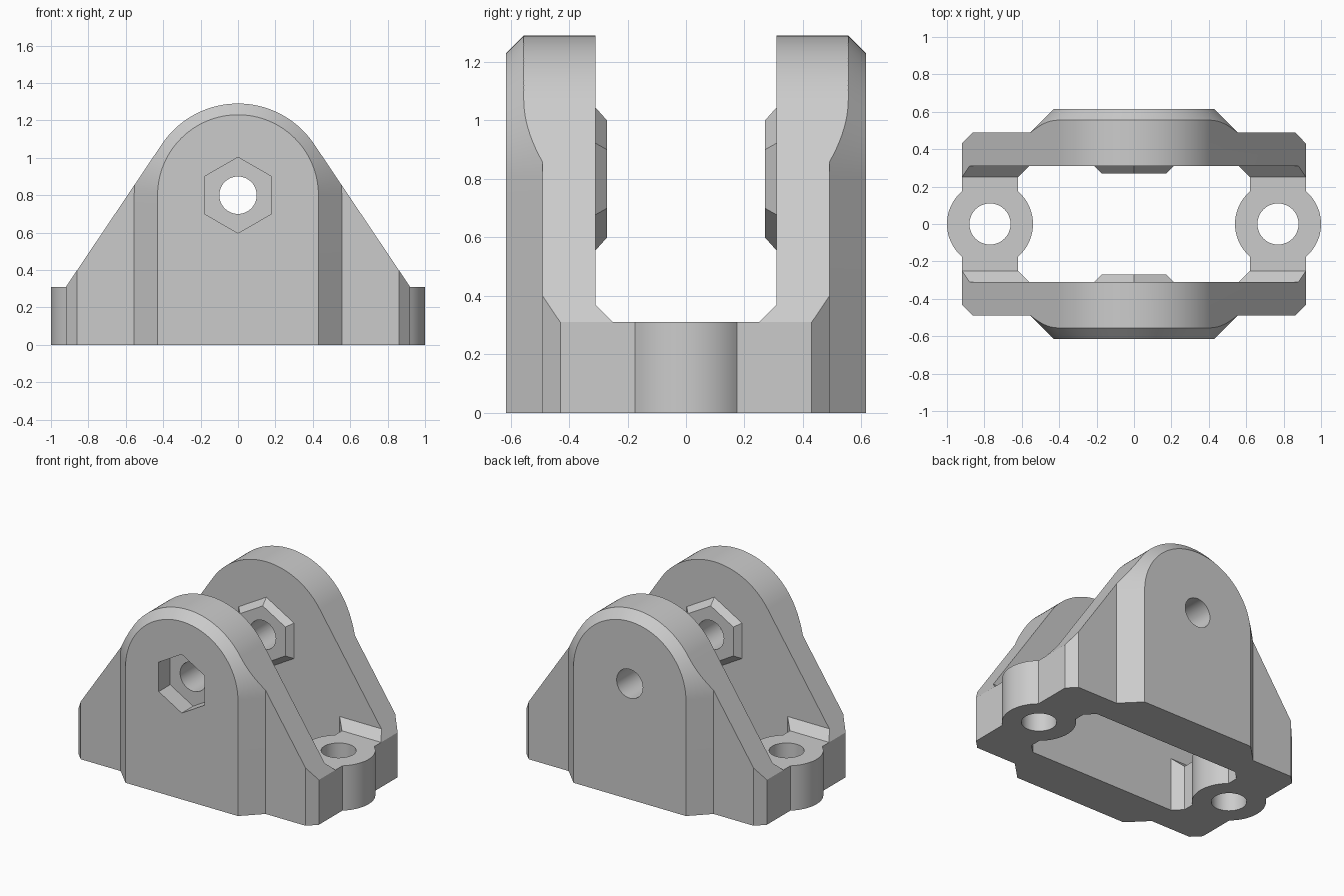
import bpy
import bmesh
from math import sin, cos, pi, radians, atan2

cube = bpy.data.objects.get("Cube")
if cube:
    bpy.data.objects.remove(cube, do_unlink=True)

grey = bpy.data.materials.new("plain grey")
grey.use_nodes = True
grey.diffuse_color = (0.6, 0.6, 0.6, 1)
grey.node_tree.nodes["Principled BSDF"].inputs["Base Color"].default_value = (0.6, 0.6, 0.6, 1)

PIVOT = 0.8   # height of the pivot hole
ARCH = 0.49   # radius of the wall's rounded top


def loft(name, loops):
    """Solid skinned through matching loops of points, capped at both ends."""
    bm = bmesh.new()
    rings = [[bm.verts.new(p) for p in loop] for loop in loops]
    n = len(rings[0])
    for a, b in zip(rings, rings[1:]):
        for i in range(n):
            j = (i + 1) % n
            bm.faces.new((a[i], a[j], b[j], b[i]))
    bm.faces.new(rings[0])
    bm.faces.new(rings[-1])
    bmesh.ops.recalc_face_normals(bm, faces=bm.faces)
    mesh = bpy.data.meshes.new(name)
    bm.to_mesh(mesh)
    bm.free()
    mesh.materials.append(grey)
    ob = bpy.data.objects.new(name, mesh)
    bpy.context.collection.objects.link(ob)
    return ob


def combine(ob, tool, operation):
    """Apply a boolean and discard the tool."""
    mod = ob.modifiers.new("boolean", 'BOOLEAN')
    mod.operation = operation
    mod.solver = 'EXACT'
    mod.object = tool
    bpy.context.view_layer.objects.active = ob
    bpy.ops.object.modifier_apply(modifier=mod.name)
    bpy.data.objects.remove(tool, do_unlink=True)


def arc(cx, cy, r, start, end, steps):
    angles = [start + (end - start) * i / steps for i in range(steps + 1)]
    return [(cx + r * cos(a), cy + r * sin(a)) for a in angles]


def upright(points, y):
    return [(x, y, z) for x, z in points]


def flat(points, z):
    return [(x, y, z) for x, y in points]


def arch(r):
    return [(-r, -0.1), (r, -0.1)] + arc(0, PIVOT, r, 0, pi, 64)


def ring(r, sides):
    return [(r * sin(2 * pi * i / sides), PIVOT + r * cos(2 * pi * i / sides))
            for i in range(sides)]


def smooth(ob):
    bpy.ops.object.select_all(action='DESELECT')
    ob.select_set(True)
    bpy.context.view_layer.objects.active = ob
    bpy.ops.object.shade_smooth_by_angle(angle=radians(20))


def build_wall(name, s):
    # slab with chamfered outer corners
    plan = [(-1, 0.31), (-1, 0.35), (-0.86, 0.49), (0.86, 0.49), (1, 0.35), (1, 0.31)]
    plan = [(x, y * s) for x, y in plan]
    wall = loft(name, [flat(plan, -0.1), flat(plan, 1.6)])

    # raised arch with sloping rim
    combine(wall, loft("arch", [upright(arch(0.43), 0.615 * s),
                                upright(arch(0.715), 0.33 * s)]), 'UNION')

    # chamfered inner corners that meet the ears
    for m in (-1, 1):
        low = [(1, 0.25), (0.62, 0.25), (0.53, 0.34), (1, 0.34)]
        top = [(1, 0.32), (0.55, 0.32), (0.53, 0.34), (1, 0.34)]
        low, top = [[(x * m, y * s) for x, y in p] for p in (low, top)]
        combine(wall, loft("corner", [flat(low, -0.1), flat(low, 0.31), flat(top, 0.38)]), 'UNION')

    # hexagonal pad around the pivot, inside
    combine(wall, loft("pad", [upright(ring(r, 6), y * s) for r, y in
                               ((0.2, 0.27), (0.245, 0.31), (0.245, 0.36))]), 'UNION')

    # trim to the tapered outline
    tangent = radians(33.8)
    outline = [(-0.92, 0), (0.92, 0), (0.92, 0.31)]
    outline += arc(0, PIVOT, ARCH, tangent, pi - tangent, 48) + [(-0.92, 0.31)]
    combine(wall, loft("outline", [upright(outline, 0.1 * s), upright(outline, 0.8 * s)]),
            'INTERSECT')

    # pivot hole, and a nut pocket on the front only
    combine(wall, loft("hole", [upright(ring(0.1, 48), 0.1 * s),
                                upright(ring(0.1, 48), 0.8 * s)]), 'DIFFERENCE')
    if s < 0:
        combine(wall, loft("pocket", [upright(ring(0.203, 6), -0.49),
                                      upright(ring(0.203, 6), -0.8)]), 'DIFFERENCE')
    smooth(wall)


def build_ear(name, m):
    # crossbar swelling into a round lug with a screw hole
    a = atan2(0.174, 0.15)
    plan = [(0.92, -0.25)] + arc(0.77, 0, 0.23, -a, a, 24) + [(0.92, 0.25), (0.62, 0.25)]
    plan += arc(0.77, 0, 0.23, pi - a, pi + a, 24) + [(0.62, -0.25)]
    plan = [(x * m, y) for x, y in plan]
    ear = loft(name, [flat(plan, 0), flat(plan, 0.31)])
    hole = arc(0.77 * m, 0, 0.11, 0, 2 * pi, 48)[:-1]
    combine(ear, loft("hole", [flat(hole, -0.1), flat(hole, 0.5)]), 'DIFFERENCE')
    smooth(ear)


build_wall("front_wall", -1)
build_wall("back_wall", 1)
build_ear("left_ear", 1)
build_ear("right_ear", -1)
